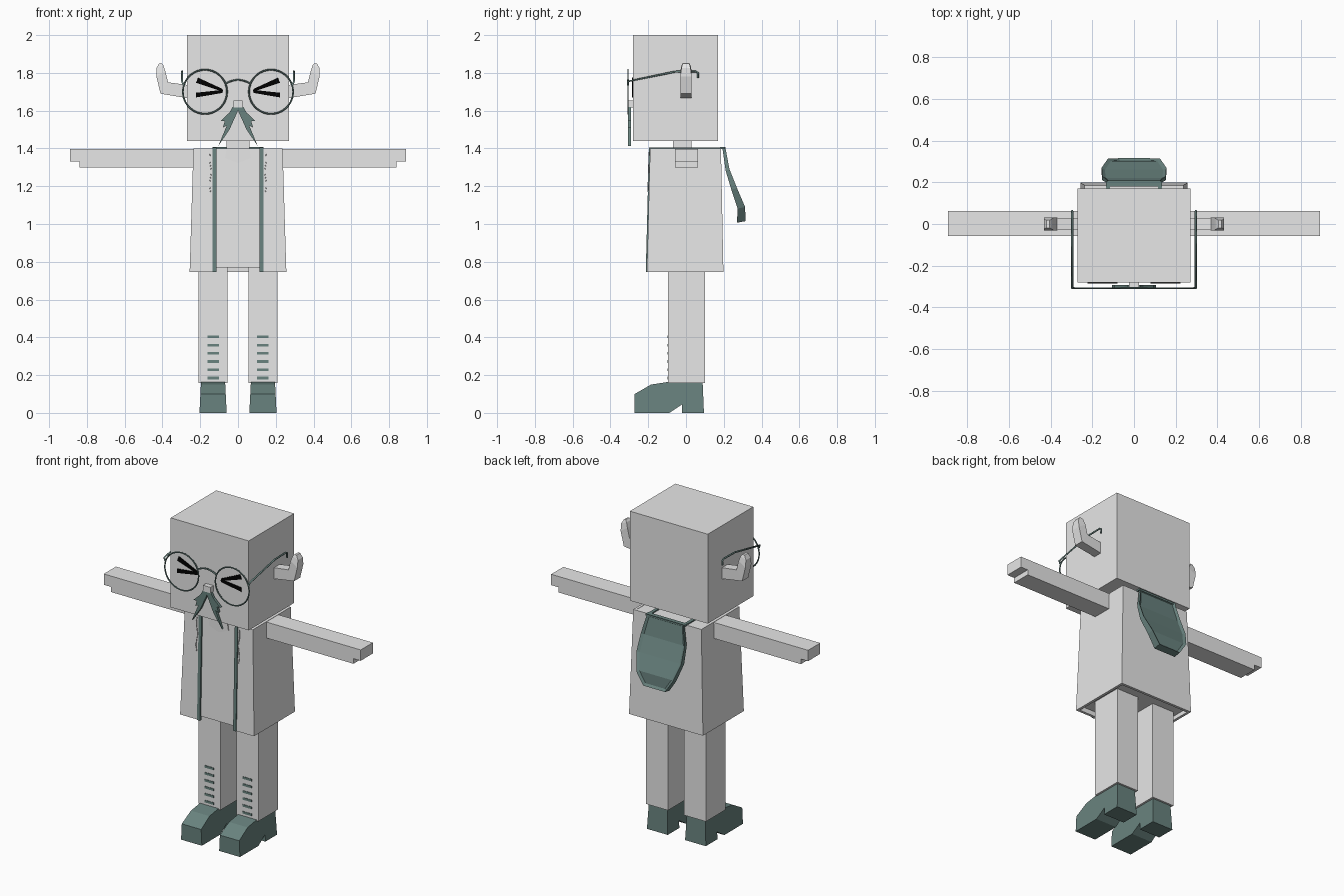
import bpy, bmesh, math
from mathutils import Matrix

cube = bpy.data.objects.get("Cube")
if cube:
    bpy.data.objects.remove(cube, do_unlink=True)


def material(name, rgb):
    m = bpy.data.materials.new(name)
    m.use_nodes = True
    m.diffuse_color = (*rgb, 1)
    m.node_tree.nodes["Principled BSDF"].inputs["Base Color"].default_value = (*rgb, 1)
    return m


GREY = material("light_grey", (0.8, 0.8, 0.8))
TEAL = material("dark_teal", (0.14, 0.225, 0.21))
BLACK = material("black", (0.0, 0.0, 0.0))
SIDES = (("left", 1), ("right", -1))


def finish(name, bm, mat):
    bmesh.ops.recalc_face_normals(bm, faces=bm.faces)
    mesh = bpy.data.meshes.new(name)
    bm.to_mesh(mesh)
    bm.free()
    mesh.materials.append(mat)
    ob = bpy.data.objects.new(name, mesh)
    bpy.context.collection.objects.link(ob)
    return ob


def loft(rings):
    """Closed solid through rings of equal length, capped at both ends."""
    bm = bmesh.new()
    rows = [[bm.verts.new(p) for p in ring] for ring in rings]
    n = len(rows[0])
    for a, b in zip(rows, rows[1:]):
        for i in range(n):
            j = (i + 1) % n
            bm.faces.new((a[i], a[j], b[j], b[i]))
    bm.faces.new(rows[0])
    bm.faces.new(rows[-1])
    bmesh.ops.recalc_face_normals(bm, faces=bm.faces)
    return bm


def box(name, mat, x, y, z):
    ring = [(x[0], y[0]), (x[1], y[0]), (x[1], y[1]), (x[0], y[1])]
    return finish(name, loft([[(*p, h) for p in ring] for h in z]), mat)


def plate(name, mat, profile, y0, y1, s=1):
    """Front-facing xz outline pushed through y."""
    return finish(name, loft([[(s * x, y, z) for x, z in profile] for y in (y0, y1)]), mat)


def tube(name, mat, points, radius, kind="POLY"):
    cu = bpy.data.curves.new(name, "CURVE")
    cu.dimensions = "3D"
    cu.bevel_depth = radius
    cu.bevel_resolution = 1
    cu.use_fill_caps = True
    sp = cu.splines.new(kind)
    sp.points.add(len(points) - 1)
    for p, co in zip(sp.points, points):
        p.co = (*co, 1)
    if kind == "NURBS":
        sp.use_endpoint_u = True
        sp.order_u = 3
    cu.materials.append(mat)
    ob = bpy.data.objects.new(name, cu)
    bpy.context.collection.objects.link(ob)
    return ob


# Head, neck and nose
box("head", GREY, (-0.27, 0.27), (-0.28, 0.17), (1.44, 2.0))
box("neck", GREY, (-0.06, 0.06), (-0.07, 0.03), (1.36, 1.46))
box("nose", GREY, (-0.025, 0.025), (-0.31, -0.27), (1.618, 1.655))

# Torso under an open, flared jacket
TOP, HEM = 1.4, 0.745


def jacket_size(z):
    t = (TOP - z) / (TOP - HEM)
    return 0.236 + 0.02 * t, -0.19 - 0.017 * t, 0.185 + 0.013 * t


def jacket_ring(z, t=0.016, gap=0.118):
    w, f, b = jacket_size(z)
    outer = [(-gap, f), (-w, f), (-w, b), (w, b), (w, f), (gap, f)]
    inner = [(gap, f + t), (w - t, f + t), (w - t, b - t),
             (t - w, b - t), (t - w, f + t), (-gap, f + t)]
    return [(x, y, z) for x, y in outer + inner]


def torso_ring(z, t=0.012):
    w, f, b = jacket_size(z)
    w, f, b = w - t, f + 0.006, b - t
    return [(-w, f, z), (w, f, z), (w, b, z), (-w, b, z)]


def shirt_ring(z, gap=0.125):
    w, f, b = jacket_size(z)
    return [(-gap, f + 0.004, z), (gap, f + 0.004, z), (gap, 0, z), (-gap, 0, z)]


finish("jacket", loft([jacket_ring(HEM), jacket_ring(TOP)]), GREY)
inner = [(x, y + 0.016 if y < 0 else y, z) for x, y, z in torso_ring(0.77)]
upper = [(x, y + 0.016 if y < 0 else y, z) for x, y, z in torso_ring(TOP - 0.002)]
finish("torso", loft([inner, upper]), GREY)
finish("shirt_front", loft([shirt_ring(0.77), shirt_ring(TOP - 0.001)]), GREY)
plate("neckline", GREY, [(-0.06, 1.398), (-0.068, 1.35), (0, 1.323), (0.068, 1.35), (0.06, 1.398)],
      -0.192, -0.18)

# Hood hanging behind, with a raised rim
hood_rows = [(1.408, 0.208, 0.125), (1.29, 0.23, 0.152), (1.19, 0.27, 0.155),
             (1.09, 0.313, 0.125), (1.015, 0.315, 0.075)]
bm = loft([[(-w, y, z), (w, y, z), (w, y - d, z - 0.008), (-w, y - d, z - 0.008)]
           for (z, y, w), d in zip(hood_rows, (0.015, 0.02, 0.03, 0.04, 0.045))])
bm.normal_update()
back = [f for f in bm.faces if f.normal.y > 0.5]
bmesh.ops.inset_region(bm, faces=back, thickness=0.016, depth=-0.01)
finish("hood", bm, TEAL)
box("hood_collar", TEAL, (-0.135, 0.135), (0.18, 0.206), (1.398, 1.408))

# Limbs, jacket trims and drawstrings
arm = [(0.22, 1.298), (0.84, 1.298), (0.84, 1.33), (0.89, 1.33), (0.89, 1.398), (0.22, 1.398)]
shoe = [(-0.272, 0), (-0.272, 0.1), (-0.185, 0.15), (-0.1, 0.163), (0.088, 0.163),
        (0.095, 0), (-0.02, 0), (-0.02, 0.045), (-0.088, 0)]
ear = [((0.26, 1.735), (0.26, 1.665), 0.028), ((0.37, 1.75), (0.41, 1.69), 0.03),
       ((0.385, 1.81), (0.432, 1.78), 0.03), ((0.395, 1.84), (0.432, 1.825), 0.024),
       ((0.405, 1.852), (0.418, 1.85), 0.018)]
for side, s in SIDES:
    plate(side + "_arm", GREY, arm, -0.057, 0.063, s)
    box(side + "_leg", GREY, sorted((s * 0.055, s * 0.208)), (-0.095, 0.1), (0.157, 0.78))
    for i in range(6):
        z = 0.185 + i * 0.0435
        box(f"{side}_leg_stripe_{i + 1}", TEAL, sorted((s * 0.1, s * 0.162)),
            (-0.098, -0.09), (z - 0.007, z + 0.007))

    def shoe_side(k):
        return [(s * (0.132 + k * (0.072 - 0.05 * z)), y, z) for y, z in shoe]
    finish(side + "_shoe", loft([shoe_side(-1), shoe_side(1)]), TEAL)

    finish(side + "_ear", loft([[(s * a[0], -d, a[1]), (s * b[0], -d, b[1]),
                                 (s * b[0], d, b[1]), (s * a[0], d, a[1])]
                                for a, b, d in ear]), GREY)

    trim = []
    for z in (HEM, TOP + 0.005):
        f = jacket_size(z)[1]
        trim.append([(s * x, f + d, z) for x, d in
                     ((0.115, -0.006), (0.135, -0.006), (0.135, 0.012), (0.115, 0.012))])
    finish(side + "_jacket_trim", loft(trim), TEAL)
    box(side + "_shoulder_trim", TEAL, sorted((s * 0.115, s * 0.135)), (-0.194, 0.2), (1.396, 1.405))
    tube(side + "_drawstring", GREY,
         [(s * (0.146 + 0.006 * math.sin(i * 1.6)), -0.196 - i * 0.001, 1.38 - i * 0.035)
          for i in range(7)], 0.002, "NURBS")

# Squeezed-shut eyes: two strokes meeting toward the nose
upper_stroke = [(0.08, 1.7), (0.082, 1.715), (0.212, 1.775), (0.222, 1.748)]
lower_stroke = [(0.08, 1.71), (0.082, 1.694), (0.222, 1.67), (0.222, 1.695)]
for side, s in SIDES:
    plate(side + "_eye_upper", BLACK, upper_stroke, -0.286, -0.279, s)
    plate(side + "_eye_lower", BLACK, lower_stroke, -0.285, -0.279, s)

# Moustache
whisker = [(0, 1.62), (0.028, 1.62), (0.045, 1.59), (0.093, 1.545), (0.07, 1.545), (0.08, 1.51),
           (0.06, 1.52), (0.105, 1.412), (0.045, 1.5), (0, 1.6)]
for side, s in SIDES:
    plate(side + "_moustache", TEAL, whisker, -0.308, -0.292, s)

# Round glasses
FRAME_Y = -0.307
for side, s in SIDES:
    bpy.ops.mesh.primitive_torus_add(major_segments=36, minor_segments=6, major_radius=0.117,
                                     minor_radius=0.0045, location=(s * 0.175, FRAME_Y, 1.7),
                                     rotation=(math.pi / 2, 0, 0))
    rim = bpy.context.object
    rim.name = side + "_glasses_rim"
    rim.data.materials.append(TEAL)
    bpy.ops.object.shade_smooth_by_angle()
    tube(side + "_glasses_temple", TEAL,
         [(s * 0.288, FRAME_Y, 1.735), (s * 0.296, FRAME_Y, 1.755), (s * 0.296, -0.06, 1.806),
          (s * 0.296, 0.05, 1.808), (s * 0.296, 0.063, 1.8), (s * 0.296, 0.063, 1.772)], 0.0055)
tube("glasses_bridge", TEAL,
     [(x, FRAME_Y, 1.765 - 5 * x * x) for x in (-0.064, -0.04, 0, 0.04, 0.064)], 0.005, "NURBS")
